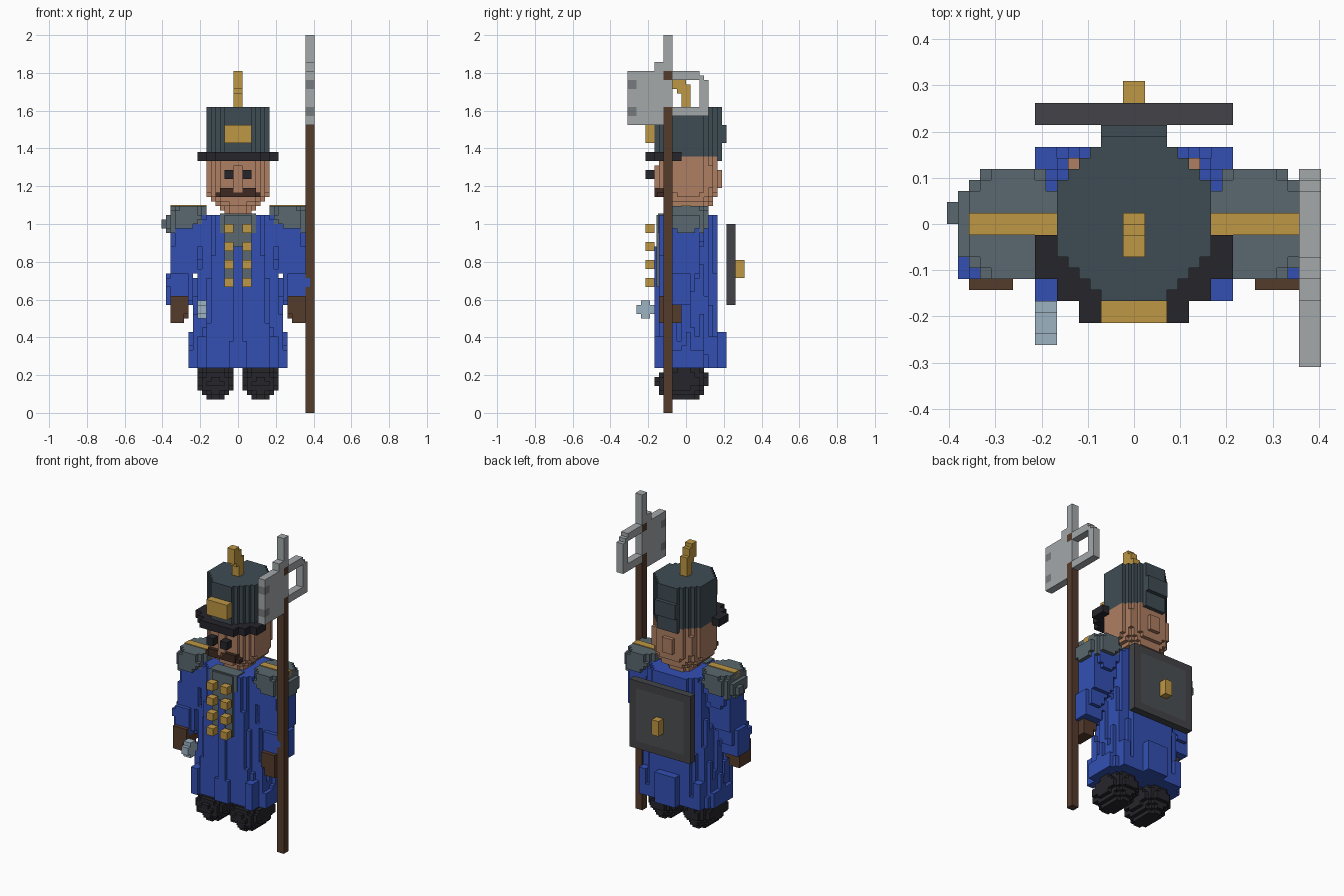
import bpy, bmesh, math

if "Cube" in bpy.data.objects:
    bpy.data.objects.remove(bpy.data.objects["Cube"])

H = 1 / 42          # grid step; every coordinate below is in grid steps


def lin(c):
    return c / 12.92 if c <= 0.04045 else ((c + 0.055) / 1.055) ** 2.4


def material(name, code):
    m = bpy.data.materials.new(name)
    m.diffuse_color = [lin(int(code[i:i + 2], 16) / 255) for i in (0, 2, 4)] + [1]
    m.use_nodes = True
    m.node_tree.nodes["Principled BSDF"].inputs["Base Color"].default_value = m.diffuse_color
    return m


BLUE = material("blue cloth", "3350B4")
SLATE = material("slate cloth", "5A686E")
FELT = material("dark felt", "3F4C54")
BLACK = material("black leather", "26252B")
SKIN = material("skin", "AE7E62")
HAIR = material("brown hair", "3E2A22")
WOOD = material("brown wood", "553B2C")
GOLD = material("gold", "BE9744")
STEEL = material("steel", "A4A8AA")
DARK = material("dark steel", "777B7E")
ICE = material("pale steel", "9DB2C2")
RIM = material("shield rim", "434448")
PANEL = material("shield panel", "4B4F52")


def finish(name, bm, mat):
    mesh = bpy.data.meshes.new(name)
    bm.to_mesh(mesh)
    bm.free()
    mesh.materials.append(mat)
    ob = bpy.data.objects.new(name, mesh)
    bpy.context.collection.objects.link(ob)
    return ob


def boxes(name, mat, *items):
    """One object from boxes given as (x0, x1, y0, y1, z0, z1)."""
    bm = bmesh.new()
    for x0, x1, y0, y1, z0, z1 in items:
        for v in bmesh.ops.create_cube(bm, size=1)["verts"]:
            v.co = (((x0 + x1) / 2 + v.co.x * (x1 - x0)) * H,
                    ((y0 + y1) / 2 + v.co.y * (y1 - y0)) * H,
                    ((z0 + z1) / 2 + v.co.z * (z1 - z0)) * H)
    return finish(name, bm, mat)


def blob(name, mat, rows, n=2.0, folds=0.0, side=1):
    """Blocky loft of superellipse sections, rows = (z, x0, x1, y0, y1)."""
    cells = set()
    for z in range(rows[0][0], rows[-1][0]):
        c = z + 0.5
        a, b = next((p, q) for p, q in zip(rows, rows[1:]) if p[0] <= c <= q[0])
        t = (c - a[0]) / (b[0] - a[0])
        x0, x1, y0, y1 = [a[i] + (b[i] - a[i]) * t for i in range(1, 5)]
        for x in range(-20, 20):
            for y in range(-14, 14):
                u = (2 * (x + 0.5) - x0 - x1) / max(x1 - x0, 0.01)
                v = (2 * (y + 0.5) - y0 - y1) / max(y1 - y0, 0.01)
                r = 1 + folds * math.cos(12 * math.atan2(v, u))
                if abs(u) ** n + abs(v) ** n <= r:
                    cells.add((x if side > 0 else -x - 1, y, z))
    bm = bmesh.new()
    for cell in cells:
        for axis in range(3):
            for s in (0, 1):
                nb = list(cell)
                nb[axis] += 2 * s - 1
                if tuple(nb) in cells:
                    continue
                quad = []
                for p, q in ((0, 0), (1, 0), (1, 1), (0, 1)):
                    co = list(cell)
                    co[axis] += s
                    co[(axis + 1) % 3] += p
                    co[(axis + 2) % 3] += q
                    quad.append(bm.verts.new([k * H for k in co]))
                bm.faces.new(quad if s else quad[::-1])
    bmesh.ops.remove_doubles(bm, verts=bm.verts, dist=H / 10)
    return finish(name, bm, mat)


# coat with flared skirt, hem folds and grey front panel
blob("coat", BLUE, [(10, -10.8, 10.8, -6.6, 7), (16, -10.2, 10.2, -6.6, 7),
                    (28, -9.2, 9.2, -6.5, 7), (34, -8.6, 8.6, -6.3, 7),
                    (44, -8, 8, -6, 7)], n=2.6, folds=0.15)
boxes("hem_folds", BLUE, (-3, 3, 5, 9, 10, 18), (-2, 2, -7, -5, 10, 14),
      *[(s * 8 - 1, s * 8 + 1, -7, 7, 10, 17) for s in (-1, 1)],
      *[(s * 10 - 1, s * 10 + 1, -4, 4, 10, 14) for s in (-1, 1)])
boxes("front_panel", SLATE, (-3, 3, -6.6, -3, 28, 44), (-4, 4, -6.2, -3, 40, 44.3))
boxes("buttons", GOLD, *[(x, x + 2, -9, -7, z, z + 2)
                         for x in (-3, 1) for z in (28, 32, 36, 40)])

# neck, head and face
blob("neck", SKIN, [(43, -3, 3, -3, 4), (47, -4, 4, -3.5, 4.5)])
blob("head", SKIN, [(46, -5, 5, -4.5, 5.5), (48, -6.6, 6.6, -5.6, 6.8),
                    (50, -7.2, 7.2, -6.1, 7.2), (55, -7.2, 7.2, -6.1, 7.2),
                    (57, -7, 7, -6, 7)], n=2.5)
boxes("head_back_patch", SKIN, (-1.5, 1.5, 6, 8, 50, 54))
boxes("nose", SKIN, (-1, 1, -7, -5, 49, 55))
boxes("eyes", BLACK, *[(x, x + 2, -9, -7, 52, 54) for x in (-3, 1)])
boxes("moustache", HAIR, (-4, 4, -7, -4, 48, 50), (-5, -3, -6.5, -4, 48, 49),
      (3, 5, -6.5, -4, 48, 49))

# tall hat with peak, badge and plume
blob("hat", FELT, [(56, -7.1, 7.1, -7, 8), (68, -7.1, 7.1, -7, 8)], n=2.1)
boxes("hat_back_knot", FELT, (-3, 3, 7, 9, 60, 64))
boxes("hat_peak", BLACK, (-9, 9, -5, -1, 56, 58), (-7, 7, -7, -5, 56, 58),
      (-5, 5, -9, -7, 56, 58))
boxes("hat_badge", GOLD, (-3, 3, -9, -7, 60, 64))
boxes("plume", GOLD, (-1, 1, -1, 1, 68, 73), (-1, 1, -2, 0, 71, 75), (-1, 1, -3, -1, 72, 76))

# paired limbs
for side, label in ((1, "right_side"), (-1, "left_side")):
    blob("sleeve_" + label, BLUE, [(24, 10.5, 16, -5, 1), (30, 10, 16.2, -5, 2),
                                   (31, 9, 15.2, -4.5, 3), (42, 7, 15, -4, 4)],
         n=3.5, side=side)
    blob("hand_" + label, WOOD, [(20, 12, 15, -6, -1), (22, 11, 15.2, -6, -1),
                                 (26, 11, 15.2, -6, 0)], n=3.5, side=side)
    blob("epaulette_" + label, SLATE, [(39, 9, 15, -3, 3), (41, 8, 16, -4.5, 4.5),
                                       (43, 7, 16, -5.2, 5.2),
                                       (46, 7, 15, -4.5, 4.5)], n=3, side=side)
    a, b = sorted((7 * side, 15 * side))
    boxes("gold_strap_" + label, GOLD, (a, b, -1, 1, 44, 46.2))
    blob("boot_" + label, BLACK, [(3, 3, 7, -4, 2), (5, 1.5, 8.5, -6.3, 4.2),
                                  (7, 0.8, 9.2, -7, 5), (9, 1.2, 8.8, -5.5, 4.5),
                                  (11, 2, 8, -4.5, 4)], n=2.5, side=side)
boxes("shoulder_knob", SLATE, (-17, -15, 0, 2, 41, 43))

# halberd
boxes("pole", WOOD, (15, 17, -5, -3, 0, 68), (15, 17, -5, -3, 74, 76))
boxes("axe_blade", STEEL, (15, 17, -11, -5, 64, 76), (15, 17, -13, -11, 64, 66),
      (15, 17, -13, -11, 68, 72), (15, 17, -13, -11, 74, 76), (15, 17, -5, -3, 68, 74),
      (15, 17, -7, -5, 76, 78))
boxes("blade_notches", DARK, (15, 17, -13, -11, 66, 68), (15, 17, -13, -11, 72, 74))
boxes("spike", STEEL, (15, 17, -5, -3, 76, 84))
boxes("back_hook", STEEL, (15, 17, -3, 3, 74, 76), (15, 17, 3, 5, 68, 74),
      (15, 17, -3, 3, 66, 68))
boxes("hook_corners", STEEL, (15, 17, 3, 5, 66, 68), (15, 17, 3, 4, 74, 75))

# small pale charm at the belt
boxes("charm", ICE, (-9, -7, -11, -7, 22, 24), (-9, -7, -10, -8, 21, 25))

# square shield on the back
boxes("shield_rim", RIM, (-9, -7, 9, 11, 24, 42), (7, 9, 9, 11, 24, 42),
      (-7, 7, 9, 11, 24, 26), (-7, 7, 9, 11, 40, 42))
boxes("shield_panel", PANEL, (-7, 7, 9, 11, 26, 40))
boxes("shield_boss", GOLD, (-1, 1, 11, 13, 30, 34))
